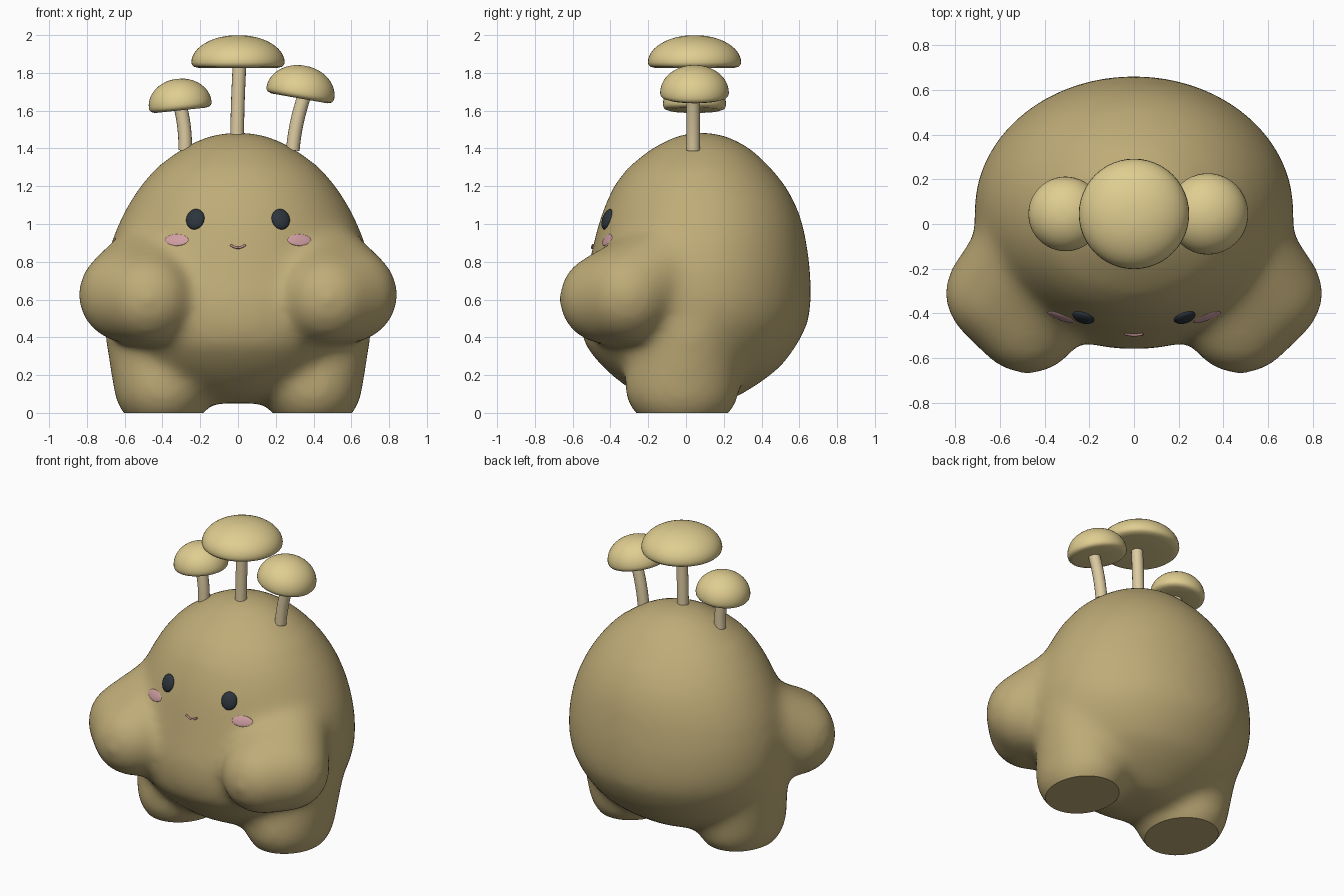
import bpy, bmesh
from math import sin, cos, pi, radians, sqrt
from mathutils import Vector, Matrix
from mathutils.bvhtree import BVHTree

if "Cube" in bpy.data.objects:
    bpy.data.objects.remove(bpy.data.objects["Cube"], do_unlink=True)


def material(name, rgb):
    m = bpy.data.materials.new(name)
    m.diffuse_color = (*rgb, 1)
    m.use_nodes = True
    bsdf = m.node_tree.nodes["Principled BSDF"]
    bsdf.inputs["Base Color"].default_value = (*rgb, 1)
    bsdf.inputs["Roughness"].default_value = 0.8
    return m


TAN = material("body tan", (0.52, 0.41, 0.185))
CAP = material("cap cream", (0.74, 0.61, 0.28))
STEM = material("stem cream", (0.72, 0.60, 0.36))
DARK = material("eye charcoal", (0.025, 0.035, 0.045))
PINK = material("cheek pink", (0.62, 0.34, 0.36))
LIP = material("mouth rose", (0.50, 0.26, 0.27))


def add_object(name, bm, mat, angle=60):
    mesh = bpy.data.meshes.new(name)
    bmesh.ops.recalc_face_normals(bm, faces=bm.faces)
    bm.to_mesh(mesh)
    bm.free()
    ob = bpy.data.objects.new(name, mesh)
    bpy.context.collection.objects.link(ob)
    mesh.materials.append(mat)
    smooth(ob, angle)
    return ob


def smooth(ob, angle=60):
    bpy.ops.object.select_all(action="DESELECT")
    ob.select_set(True)
    bpy.context.view_layer.objects.active = ob
    bpy.ops.object.shade_smooth_by_angle(angle=radians(angle))


def loft(bm, rings):
    """Skin closed rings of points and cap both ends."""
    loops = [[bm.verts.new(p) for p in ring] for ring in rings]
    n = len(loops[0])
    for a, b in zip(loops, loops[1:]):
        for i in range(n):
            bm.faces.new((a[i], a[(i + 1) % n], b[(i + 1) % n], b[i]))
    bm.faces.new(loops[0][::-1])
    bm.faces.new(loops[-1])


def oval(z, half_x, front, back, n=48):
    mid, half_y = (front + back) / 2, (back - front) / 2
    return [(half_x * cos(2 * pi * i / n), mid + half_y * sin(2 * pi * i / n), z)
            for i in range(n)]


def blob_hull(bm, blobs):
    """Convex hull around a chain of ellipsoids."""
    verts = []
    for centre, radii in blobs:
        mat = Matrix.Translation(centre) @ Matrix.Diagonal((*radii, 1))
        verts += bmesh.ops.create_icosphere(bm, subdivisions=4, radius=1, matrix=mat)["verts"]
    faces = list({f for v in verts for f in v.link_faces})
    bmesh.ops.delete(bm, geom=faces, context="FACES_ONLY")
    loose = [e for e in bm.edges if not e.link_faces]
    bmesh.ops.delete(bm, geom=loose, context="EDGES")


def hull_bmesh(blobs):
    tmp = bmesh.new()
    for centre, radii in blobs:
        mat = Matrix.Translation(centre) @ Matrix.Diagonal((*radii, 1))
        bmesh.ops.create_icosphere(tmp, subdivisions=4, radius=1, matrix=mat)
    points = [v.co.copy() for v in tmp.verts]
    tmp.clear()
    verts = [tmp.verts.new(p) for p in points]
    res = bmesh.ops.convex_hull(tmp, input=verts)
    bmesh.ops.delete(tmp, geom=[v for v in tmp.verts if not v.link_faces], context="VERTS")
    return tmp


# Torso: height, half width, front, back
TORSO = [(0.05, 0.15, -0.10, 0.20), (0.10, 0.34, -0.26, 0.30), (0.17, 0.47, -0.36, 0.41),
         (0.25, 0.57, -0.45, 0.51), (0.36, 0.65, -0.54, 0.59), (0.48, 0.70, -0.565, 0.65),
         (0.60, 0.72, -0.56, 0.665), (0.75, 0.71, -0.525, 0.66), (0.90, 0.675, -0.49, 0.64),
         (1.00, 0.635, -0.465, 0.62), (1.10, 0.585, -0.43, 0.585), (1.20, 0.52, -0.385, 0.53),
         (1.30, 0.435, -0.31, 0.45), (1.40, 0.30, -0.185, 0.345), (1.46, 0.18, -0.07, 0.235),
         (1.487, 0.07, 0.02, 0.14)]
bm = bmesh.new()
loft(bm, [oval(*row) for row in TORSO])

# Arms and legs, mirrored
for s in (1, -1):
    arm = [((s * 0.42, -0.06, 0.80), (0.25, 0.25, 0.25)),
           ((s * 0.58, -0.31, 0.625), (0.27, 0.25, 0.26)),
           ((s * 0.475, -0.425, 0.605), (0.25, 0.25, 0.245))]
    leg = [((s * 0.395, -0.02, 0.14), (0.265, 0.31, 0.25)),
           ((s * 0.44, 0.02, 0.45), (0.27, 0.28, 0.25))]
    for limb in (arm, leg):
        part = hull_bmesh(limb)
        bmesh.ops.recalc_face_normals(part, faces=part.faces)
        mesh = bpy.data.meshes.new("limb")
        part.to_mesh(mesh)
        part.free()
        bm.from_mesh(mesh)
        bpy.data.meshes.remove(mesh)

# Fuse into one soft skin, then cut flat soles
body = add_object("body", bm, TAN)
fuse = body.modifiers.new("fuse", "REMESH")
fuse.mode = "VOXEL"
fuse.voxel_size = 0.024
soften = body.modifiers.new("soften", "SMOOTH")
soften.factor = 0.5
soften.iterations = 45
bpy.context.view_layer.update()
skin = bpy.data.meshes.new_from_object(body.evaluated_get(bpy.context.evaluated_depsgraph_get()))
body.modifiers.clear()
bm = bmesh.new()
bm.from_mesh(skin)
cut = bmesh.ops.bisect_plane(bm, geom=bm.verts[:] + bm.edges[:] + bm.faces[:],
                             plane_co=(0, 0, 0), plane_no=(0, 0, -1), clear_outer=True)
rim = [e for e in cut["geom_cut"] if isinstance(e, bmesh.types.BMEdge)]
bmesh.ops.holes_fill(bm, edges=rim, sides=0)
bm.to_mesh(body.data)
bpy.data.meshes.remove(skin)
body.data.materials.clear()
body.data.materials.append(TAN)
smooth(body, 40)
tree = BVHTree.FromBMesh(bm)


def on_face(x, z):
    hit, normal, _, _ = tree.ray_cast(Vector((x, -2, z)), Vector((0, 1, 0)))
    return hit, normal


def face_button(name, x, z, radii, mat):
    """Flattened ellipsoid lying on the skin."""
    hit, normal = on_face(x, z)
    side = Vector((0, 0, 1)).cross(normal).normalized()
    up = normal.cross(side)
    turn = Matrix((side, up, normal)).transposed().to_4x4()
    b = bmesh.new()
    bmesh.ops.create_uvsphere(b, u_segments=32, v_segments=16, radius=1,
                              matrix=Matrix.Translation(hit) @ turn @ Matrix.Diagonal((*radii, 1)))
    add_object(name, b, mat)


# Eyes and cheeks
for s, label in ((1, "left"), (-1, "right")):
    face_button(label + "_eye", s * 0.226, 1.025, (0.05, 0.057, 0.024), DARK)
    face_button(label + "_cheek", s * 0.325, 0.915, (0.066, 0.034, 0.008), PINK)


def tube(name, points, radius, mat):
    cu = bpy.data.curves.new(name, "CURVE")
    cu.dimensions = "3D"
    cu.bevel_depth = radius
    cu.bevel_resolution = 6
    cu.use_fill_caps = True
    sp = cu.splines.new("POLY")
    sp.points.add(len(points) - 1)
    for p, co in zip(sp.points, points):
        p.co = (*co, 1)
    ob = bpy.data.objects.new(name, cu)
    bpy.context.collection.objects.link(ob)
    cu.materials.append(mat)
    bpy.ops.object.select_all(action="DESELECT")
    ob.select_set(True)
    bpy.context.view_layer.objects.active = ob
    bpy.ops.object.convert(target="MESH")
    smooth(bpy.context.view_layer.objects.active)


# Smile
smile = []
for i in range(13):
    t = i / 6 - 1
    z = 0.874 + 0.016 * t * t
    smile.append((0.04 * t, on_face(0.04 * t, z)[0].y - 0.004, z))
tube("mouth", smile, 0.006, LIP)


def mushroom(label, base, top, bend, cap_at, radius, height, tilt):
    """Curved stem in the xz plane with a tilted domed cap."""
    y = 0.045
    stem = []
    for i in range(11):
        t = i / 10
        stem.append((base[0] + (top[0] - base[0]) * t + bend * 4 * t * (1 - t), y - 0.007,
                     base[1] + (top[1] - base[1]) * t))
    tube(label + "_stem", stem, 0.036, STEM)
    lip = 0.03
    profile = [(0.3, 0.003), (0.82, 0), (0.94, 0.007), (0.985, 0.017)]
    profile += [(cos(a * pi / 24), lip + (height - lip) * sin(a * pi / 24)) for a in range(12)]
    b = bmesh.new()
    loft(b, [[(radius * r * cos(k * pi / 24), radius * r * sin(k * pi / 24), z)
              for k in range(48)] for r, z in profile])
    bmesh.ops.transform(b, verts=b.verts, matrix=Matrix.Translation((cap_at[0], y, cap_at[1]))
                        @ Matrix.Rotation(radians(tilt), 4, "Y"))
    add_object(label + "_cap", b, CAP)


mushroom("middle", (-0.005, 1.40), (0.008, 1.84), -0.003, (0, 1.825), 0.247, 0.175, 0)
mushroom("right", (-0.28, 1.39), (-0.305, 1.62), 0.008, (-0.303, 1.602), 0.167, 0.168, -6)
mushroom("left", (0.29, 1.39), (0.355, 1.69), -0.01, (0.325, 1.665), 0.182, 0.176, 10)
